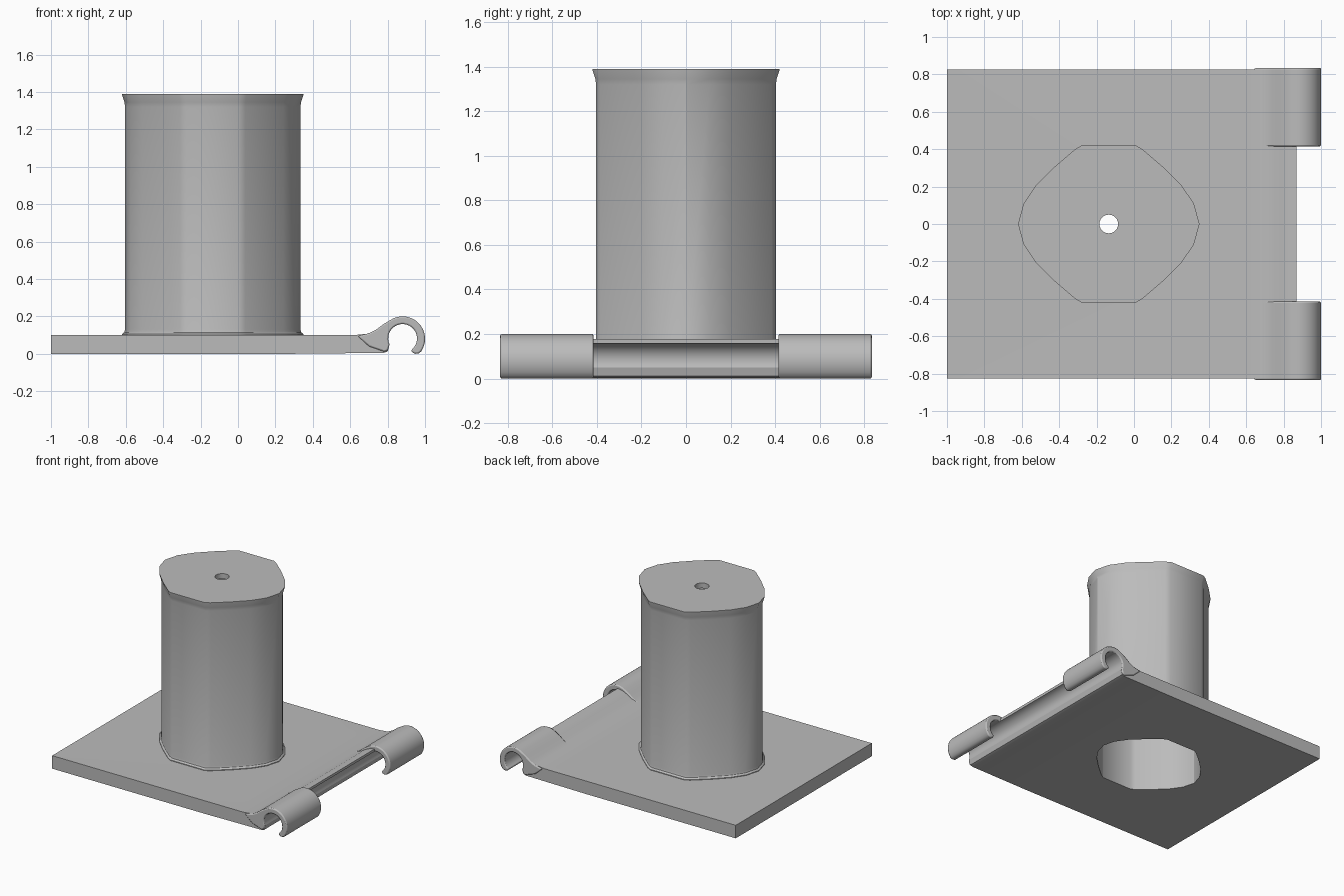
import bpy, bmesh
from math import sin, cos, radians, pi

cube = bpy.data.objects.get("Cube")
if cube:
    bpy.data.objects.remove(cube)

grey = bpy.data.materials.new("plain grey")
grey.use_nodes = True
grey.diffuse_color = (0.5, 0.5, 0.5, 1)
grey.node_tree.nodes["Principled BSDF"].inputs["Base Color"].default_value = (0.5, 0.5, 0.5, 1)


def loft(name, rings):
    """Closed solid through rings that have equal numbers of points."""
    bm = bmesh.new()
    loops = [[bm.verts.new(p) for p in ring] for ring in rings]
    for a, b in zip(loops, loops[1:]):
        for i in range(len(a)):
            j = (i + 1) % len(a)
            bm.faces.new((a[i], a[j], b[j], b[i]))
    bm.faces.new(loops[0])
    bm.faces.new(loops[-1])
    bmesh.ops.recalc_face_normals(bm, faces=bm.faces)
    mesh = bpy.data.meshes.new(name)
    bm.to_mesh(mesh)
    bm.free()
    mesh.materials.append(grey)
    obj = bpy.data.objects.new(name, mesh)
    bpy.context.collection.objects.link(obj)
    return obj


def extrude_y(name, profile, y0, y1):
    return loft(name, [[(x, y, z) for x, z in profile] for y in (y0, y1)])


def arc(cx, cz, r, start, end, n):
    steps = [radians(start + (end - start) * i / n) for i in range(n + 1)]
    return [(cx + r * cos(a), cz + r * sin(a)) for a in steps]


def select_only(obj):
    bpy.ops.object.select_all(action='DESELECT')
    obj.select_set(True)
    bpy.context.view_layer.objects.active = obj


def cut(obj, cutter):
    mod = obj.modifiers.new("cut", 'BOOLEAN')
    mod.operation = 'DIFFERENCE'
    mod.solver = 'EXACT'
    mod.object = cutter
    select_only(obj)
    bpy.ops.object.modifier_apply(modifier=mod.name)


# Column outline: one quarter, mirrored both ways
CX = -0.135
quarter = [(0.485, 0), (0.455, 0.11), (0.39, 0.205), (0.29, 0.305), (0.18, 0.4), (0.145, 0.42)]
half = quarter + [(-x, y) for x, y in reversed(quarter)]
outline = half + [(x, -y) for x, y in reversed(half[1:-1])]


def section(inset, z):
    sx, sy = 1 - inset / 0.485, 1 - inset / 0.42
    return [(CX + x * sx, y * sy, z) for x, y in outline]


# Hollow column with a flared rim and a foot fillet
column = loft("column", [section(i, z) for i, z in (
    (0.0, 0.09), (0.0, 0.105), (0.012, 0.115), (0.016, 0.13),
    (0.016, 1.32), (0.013, 1.345), (0.0, 1.385), (0.0, 1.39))])
bore = loft("bore_cutter", [section(0.073, z) for z in (-0.1, 1.35)])
hole = loft("hole_cutter", [[(CX + 0.05 * cos(i * pi / 12), 0.05 * sin(i * pi / 12), z)
                             for i in range(24)] for z in (1.2, 1.5)])

# Base plate whose end curls up into a thin lip
plate = extrude_y("base_plate", [(-1, 0), (-1, 0.1), (0.62, 0.1), (0.69, 0.107), (0.75, 0.128),
                                 (0.79, 0.152), (0.83, 0.17), (0.87, 0.178)]
                  + arc(0.88, 0.082, 0.077, 98, 205, 10)
                  + [(0.80, 0.012), (0.78, 0.005), (0.28, 0)], -0.825, 0.825)
cut(plate, bore)
cut(column, bore)
cut(column, hole)

# Two open clip hooks
hook_profile = ([(0.64, 0.095), (0.70, 0.11), (0.74, 0.13), (0.775, 0.157)]
                + arc(0.88, 0.08, 0.12, 122, -35, 18)
                + [(0.965, 0.002), (0.95, 0), (0.935, 0.005)]
                + arc(0.88, 0.082, 0.077, -55, 205, 24)
                + [(0.80, 0.016), (0.78, 0.012), (0.70, 0.04)])
parts = [plate, column]
for side, name in ((1, "left_hook"), (-1, "right_hook")):
    hook = extrude_y(name, hook_profile, side * 0.415, side * 0.835)
    bevel = hook.modifiers.new("soft edges", 'BEVEL')
    bevel.width = 0.008
    bevel.segments = 2
    bevel.angle_limit = radians(50)
    parts.append(hook)

for cutter in (bore, hole):
    bpy.data.objects.remove(cutter)
for part in parts:
    select_only(part)
    bpy.ops.object.shade_smooth_by_angle(angle=radians(30))
